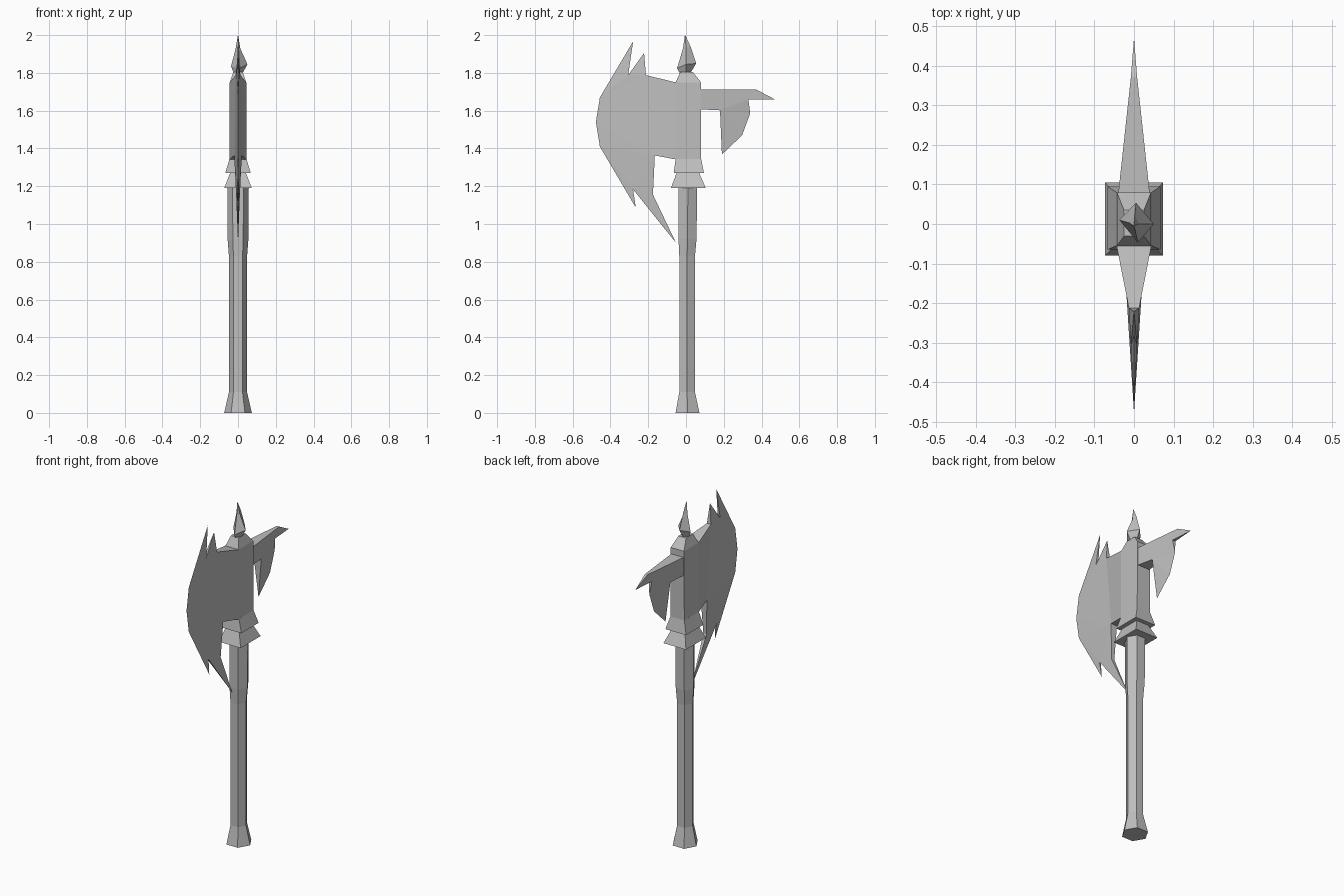
import bpy, bmesh, math

if "Cube" in bpy.data.objects:
    bpy.data.objects.remove(bpy.data.objects["Cube"])

steel = bpy.data.materials.new("grey steel")
steel.diffuse_color = (0.52, 0.52, 0.52, 1)
steel.use_nodes = True
steel.node_tree.nodes["Principled BSDF"].inputs["Base Color"].default_value = steel.diffuse_color


def finish(name, bm):
    bmesh.ops.recalc_face_normals(bm, faces=bm.faces)
    me = bpy.data.meshes.new(name)
    bm.to_mesh(me)
    bm.free()
    me.materials.append(steel)
    ob = bpy.data.objects.new(name, me)
    bpy.context.collection.objects.link(ob)
    return ob


def loft(name, rings):
    """Skin a stack of equal-count rings of (x, y, z) points and cap both ends."""
    bm = bmesh.new()
    vs = [[bm.verts.new(p) for p in r] for r in rings]
    n = len(vs[0])
    for a, b in zip(vs, vs[1:]):
        for i in range(n):
            j = (i + 1) % n
            bm.faces.new((a[i], a[j], b[j], b[i]))
    bm.faces.new(vs[0])
    bm.faces.new(vs[-1])
    return finish(name, bm)


def hexagon(z, r, cy):
    return [(r * math.cos(i * math.pi / 3), cy + r * math.sin(i * math.pi / 3), z)
            for i in range(6)]


def box(z, x, y0, y1):
    return [(-x, y0, z), (x, y0, z), (x, y1, z), (-x, y1, z)]


def blade(name, pts, faces):
    """Symmetric blade: outline points (y, z, half thickness), zero is a sharp edge."""
    bm = bmesh.new()
    right = [bm.verts.new((t, y, z)) for y, z, t in pts]
    left = [bm.verts.new((-t, y, z)) if t else right[i]
            for i, (y, z, t) in enumerate(pts)]
    for f in faces:
        bm.faces.new([right[i] for i in f])
        bm.faces.new([left[i] for i in reversed(f)])
    n = len(pts)
    for i in range(n):
        j = (i + 1) % n
        rim = list(dict.fromkeys((right[i], right[j], left[j], left[i])))
        if len(rim) > 2:
            bm.faces.new(rim)
    return finish(name, bm)


# hexagonal handle with flared foot
loft("handle", [hexagon(z, r, cy) for z, r, cy in
                ((0, 0.073, 0.008), (0.11, 0.048, 0.006), (0.83, 0.048, 0.006),
                 (0.92, 0.055, 0.008), (1.2, 0.057, 0.01))])

# two tapered square collars
loft("lower_collar", [box(1.19, 0.073, -0.08, 0.105), box(1.27, 0.042, -0.05, 0.07)])
loft("upper_collar", [box(1.27, 0.067, -0.065, 0.095), box(1.345, 0.045, -0.055, 0.08)])

# head block with chamfered top
loft("head_block", [box(1.34, 0.045, -0.055, 0.08), box(1.75, 0.043, -0.055, 0.08),
                    box(1.805, 0.025, -0.03, 0.035)])


# slightly twisted top spike
def diamond(z, k):
    return [(0.05 * k, 0.0, z + 0.01), (0.01 * k, -0.047 * k, z - 0.01),
            (-0.037 * k, 0.01 * k, z), (0.005 * k, 0.054 * k, z + 0.015)]


loft("top_spike", [diamond(1.79, 0.5), diamond(1.835, 1),
                   [(0.012, 0.0, 1.93), (0.003, -0.016, 1.93),
                    (-0.012, 0.003, 1.93), (0.002, 0.024, 1.94)],
                   [(0.001, -0.004, 1.998), (0, -0.006, 2.0),
                    (-0.001, -0.005, 1.998), (0, -0.002, 1.996)]])

# large bearded blade
blade("main_blade",
      [(-0.055, 1.75, 0.044), (-0.212, 1.788, 0.013), (-0.222, 1.905, 0),
       (-0.306, 1.788, 0.008), (-0.28, 1.967, 0), (-0.456, 1.67, 0),
       (-0.477, 1.54, 0), (-0.456, 1.41, 0), (-0.266, 1.087, 0),
       (-0.28, 1.183, 0.005), (-0.053, 0.90, 0), (-0.175, 1.156, 0.01),
       (-0.165, 1.363, 0.02), (-0.055, 1.342, 0.044)],
      [(0, 1, 12, 13), (1, 2, 3), (3, 4, 5), (1, 3, 5), (1, 5, 6), (1, 6, 12),
       (6, 7, 12), (7, 9, 12), (7, 8, 9), (9, 11, 12), (9, 10, 11)])

# rear beak with hooked blade
blade("rear_blade",
      [(0.075, 1.713, 0.04), (0.37, 1.713, 0.008), (0.47, 1.66, 0),
       (0.33, 1.66, 0.01), (0.34, 1.586, 0), (0.297, 1.47, 0),
       (0.19, 1.368, 0), (0.18, 1.602, 0.025), (0.075, 1.607, 0.04)],
      [(0, 1, 3, 7, 8), (1, 2, 3), (3, 4, 7), (4, 5, 7), (5, 6, 7)])
